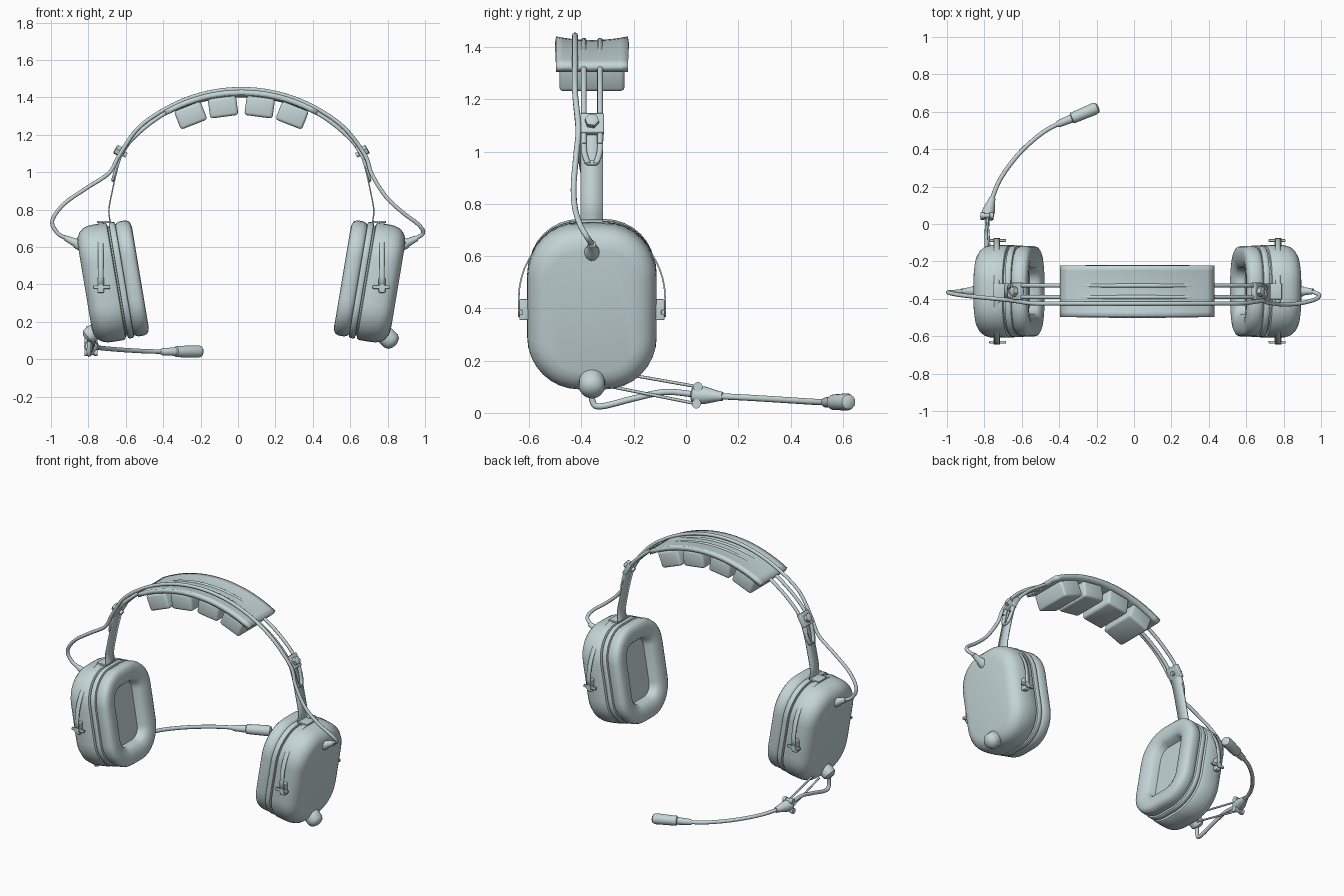
import bpy, bmesh, math
from mathutils import Matrix, Vector

if "Cube" in bpy.data.objects:
    bpy.data.objects.remove(bpy.data.objects["Cube"], do_unlink=True)

CX, CY = 0.018, -0.36          # symmetry plane of the headset
ARC_Z, ARC_R = 0.615, 0.81     # headband circle

grey = bpy.data.materials.new("pale_blue_grey")
grey.use_nodes = True
grey.diffuse_color = (0.55, 0.66, 0.67, 1)
grey.node_tree.nodes["Principled BSDF"].inputs["Base Color"].default_value = (0.55, 0.66, 0.67, 1)


def finish(name, bm, angle=35):
    bmesh.ops.recalc_face_normals(bm, faces=bm.faces)
    mesh = bpy.data.meshes.new(name)
    bm.to_mesh(mesh)
    bm.free()
    mesh.materials.append(grey)
    ob = bpy.data.objects.new(name, mesh)
    bpy.context.collection.objects.link(ob)
    bpy.ops.object.select_all(action="DESELECT")
    ob.select_set(True)
    bpy.context.view_layer.objects.active = ob
    bpy.ops.object.shade_smooth_by_angle(angle=math.radians(angle))
    return ob


def loft(name, rings, angle=35):
    """Skin closed rings of points and cap both ends."""
    bm = bmesh.new()
    loops = [[bm.verts.new(p) for p in ring] for ring in rings]
    n = len(loops[0])
    for a, b in zip(loops, loops[1:]):
        for i in range(n):
            j = (i + 1) % n
            bm.faces.new((a[i], a[j], b[j], b[i]))
    bm.faces.new(loops[0])
    bm.faces.new(loops[-1])
    return finish(name, bm, angle)


def smooth(points, steps=6):
    """Catmull-Rom curve through the points."""
    p = [Vector(q) for q in points]
    p = [2 * p[0] - p[1]] + p + [2 * p[-1] - p[-2]]
    out = []
    for a, b, c, d in zip(p, p[1:], p[2:], p[3:]):
        for k in range(steps):
            t = k / steps
            out.append(0.5 * (2 * b + (c - a) * t + (2 * a - 5 * b + 4 * c - d) * t * t
                              + (3 * b - a - 3 * c + d) * t ** 3))
    return out + [p[-2]]


def circle(centre, u, v, r, segs):
    return [centre + r * (u * math.cos(math.tau * k / segs) + v * math.sin(math.tau * k / segs))
            for k in range(segs)]


def tube(name, path, r, segs=10):
    rings, u = [], None
    for i, p in enumerate(path):
        t = (path[min(i + 1, len(path) - 1)] - path[max(i - 1, 0)]).normalized()
        u = t.orthogonal() if u is None else u - t * u.dot(t)
        u.normalize()
        rings.append(circle(p, u, t.cross(u), r, segs))
    return loft(name, rings, 50)


def lathe(name, a, b, profile, segs=20):
    """Turned part from a to b, profile = (fraction along, radius)."""
    a, b = Vector(a), Vector(b)
    t = (b - a).normalized()
    u = t.orthogonal().normalized()
    return loft(name, [circle(a.lerp(b, f), u, t.cross(u), r, segs) for f, r in profile])


def ribbon(name, path, width, thick):
    """Flat strip along a path, spread along the width vector."""
    bm = bmesh.new()
    w = Vector(width)
    rows = [(bm.verts.new(p - w), bm.verts.new(p + w)) for p in path]
    for a, b in zip(rows, rows[1:]):
        bm.faces.new((a[0], a[1], b[1], b[0]))
    ob = finish(name, bm)
    ob.modifiers.new("thickness", "SOLIDIFY").thickness = thick
    ob.modifiers["thickness"].offset = 0
    return ob


def box(name, loc, size, rot=0.0, bevel=0.005):
    bm = bmesh.new()
    m = Matrix.Translation(loc) @ Matrix.Rotation(rot, 4, "Y") @ Matrix.Diagonal((*size, 1))
    bmesh.ops.create_cube(bm, size=1, matrix=m)
    bmesh.ops.bevel(bm, geom=bm.edges[:], offset=bevel, segments=3, profile=0.5, affect="EDGES")
    return finish(name, bm)


def arc(deg, y, r=ARC_R):
    a = math.radians(deg)
    return Vector((CX + r * math.sin(a), y, ARC_Z + r * math.cos(a)))


def rounded_rect(hw, hh, r, n=8):
    pts = []
    for q, (sy, sz) in enumerate(((1, 1), (-1, 1), (-1, -1), (1, -1))):
        for k in range(n + 1):
            a = math.pi / 2 * (q + k / n)
            pts.append((sy * (hw - r) + r * math.cos(a), sz * (hh - r) + r * math.sin(a)))
    return pts


# Ear cup sections: (depth from the outer face, inset from the widest outline)
SHELL = [(0, .085), (.006, .055), (.02, .03), (.042, .011), (.07, .002), (.10, 0),
         (.16, 0), (.17, .006), (.174, .022), (.2, .022)]
RIM = [(.18, .03), (.183, .008), (.19, .003), (.208, .003), (.215, .008), (.218, .03)]
PAD = [(.21, .03), (.222, .014), (.24, .006), (.27, .006), (.288, .012), (.298, .027), (.302, .05),
       (.30, .08), (.29, .108), (.275, .123), (.235, .132)]

for s, side in ((-1, "right"), (1, "left")):
    def P(dx, y, z):
        return Vector((CX + s * dx, y, z))

    # Tilted ear cup: outer shell, rim and cushion with a recessed opening
    origin = P(.838, CY, .39)
    inward, up = Vector((-s * .986, 0, .165)), Vector((s * .165, 0, .986))
    for part, sections in (("shell", SHELL), ("rim", RIM), ("cushion", PAD)):
        loft(f"{side}_ear_{part}", [[origin + inward * d + Vector((0, y, 0)) + up * z
             for y, z in rounded_rect(.248 - i, .318 - i, .2 - i)] for d, i in sections], 40)

    # Stirrup strap around the cup with pivot lugs
    hoop = [P(.752, CY + .28 * math.cos(math.pi * k / 24), .44 + .292 * math.sin(math.pi * k / 24))
            for k in range(25)]
    ends = [P(.752, CY + e * .28, .38) for e in (1, -1)]
    ribbon(f"{side}_stirrup", [ends[0]] + hoop + [ends[1]], (.014, 0, 0), .006)
    for e, end in (("back", 1), ("front", -1)):
        box(f"{side}_{e}_pivot_lug", P(.752, CY + end * .26, .395), (.035, .035, .08))
        lathe(f"{side}_{e}_pivot_screw", P(.752, CY + end * .25, .385), P(.752, CY + end * .284, .385),
              [(0, .018), (1, .018)], 12)
        box(f"{side}_{e}_pivot_pin", P(.747, CY + end * .272, .385), (.09, .014, .018), 0, .003)
    box(f"{side}_stirrup_bracket", P(.735, CY, .734), (.075, .085, .012), 0, .003)

    # Sliding plate up to the headband
    plate = smooth([P(.702, CY, .735), P(.708, CY, .8), P(.69, CY, .9), P(.665, CY, 1.01), P(.632, CY, 1.12)])
    ribbon(f"{side}_slider_plate", plate, (0, .043, 0), .007)

    # Adjuster clamp, hex knob and fork
    tilt = -s * math.radians(30)
    out = Vector((s * math.cos(tilt), 0, -s * math.sin(tilt) * 1.0))
    clamp = P(.64, CY, 1.105)
    box(f"{side}_clamp", clamp, (.028, .092, .085), tilt)
    lathe(f"{side}_clamp_knob", clamp, clamp + out * .04, [(0, .027), (.9, .027), (1, .02)], 6)
    lathe(f"{side}_clamp_screw", clamp - out * .03, clamp, [(0, .014), (1, .014)], 12)
    for e in (-1, 1):
        ribbon(f"{side}_clamp_fork", smooth([P(.65, CY + e * .033, 1.08), P(.676, CY + e * .03, 1.0),
               P(.688, CY + e * .016, .955)]), (0, .011, 0), .016)
    box(f"{side}_fork_tip", P(.685, CY, .958), (.016, .045, .02), tilt / 2)

    # Cable strain relief on the outer face
    lathe(f"{side}_cable_boss", P(.85, CY, .605), P(.94, CY, .648),
          [(0, .03), (.35, .028), (.45, .022), (1, .015)])

# Twin headband rods
for name, y in (("front_band_rod", CY - .031), ("back_band_rod", CY + .031)):
    lower = [Vector((CX + .672, y, 1.03)), Vector((CX + .652, y, 1.085))]
    left_to_right = lower + [arc(d, y) for d in range(48, -49, -4)]
    left_to_right += [Vector((2 * CX - p.x, y, p.z)) for p in reversed(lower)]
    tube(name, smooth(left_to_right, 2), .011)

# Headband cover, dished slightly along its middle
bm = bmesh.new()
grid = [[bm.verts.new(arc(-30 + 3 * i, CY + .137 * v,
         .826 - .014 * (1 - v * v) * math.cos(math.radians(3 * (-30 + 3 * i)))))
         for v in [k / 5 - 1 for k in range(11)]] for i in range(21)]
for a, b in zip(grid, grid[1:]):
    for k in range(10):
        bm.faces.new((a[k], a[k + 1], b[k + 1], b[k]))
cover = finish("headband_cover", bm)
mod = cover.modifiers.new("thickness", "SOLIDIFY")
mod.thickness = .028
mod.offset = -1 if cover.data.polygons[0].normal.z > 0 else 1

# Four cushion blocks beneath the cover
for i, deg in enumerate((-21.5, -7.6, 7.6, 21.5)):
    box(f"head_cushion_{i + 1}", arc(deg, CY, .74), (.152, .25, .105), math.radians(deg), .016)

# Cable joining both cups over the headband
right_end = [(-.915, CY, .645), (-.965, -.363, .675), (-.993, -.367, .74), (-.93, -.38, .83),
             (-.81, -.393, .915), (-.69, -.405, .995), (-.635, -.412, 1.09)]
left_end = [(.68, -.412, 1.09), (.715, -.42, .99), (.79, -.43, .87), (.88, -.425, .785),
            (.965, -.405, .72), (.99, -.38, .675), (.95, CY, .645)]
over = [arc(d, -.425, .83) for d in range(-42, 43, 12)]
tube("headband_cable", smooth(right_end + over + left_end), .011)

# Lower knob on the left cup
lathe("left_lower_knob", (.765, CY, .15), (.842, CY, .075),
      [(0, .035), (.3, .05), (.7, .05), (.88, .04), (.97, .022), (1, .008)])

# Microphone mount on the right cup
lathe("mic_mount", (-.755, CY, .16), (-.815, CY, .11),
      [(0, .035), (.4, .045), (.8, .042), (1, .022)])
for name, a, b in (("upper", (-.765, -.24, .15), (-.785, .045, .1)),
                   ("lower", (-.76, -.31, .105), (-.785, .04, .035))):
    tube(f"{name}_mic_stay", [Vector(a), Vector(b)], .006, 8)
    p = Vector(b)
    lathe(f"{name}_stay_screw", p - Vector((.035, 0, 0)), p + Vector((.035, 0, 0)),
          [(0, .018), (.3, .018), (.31, .012), (.69, .012), (.7, .018), (1, .018)], 12)
tube("mic_lead", smooth([(-.795, CY, .12), (-.797, -.358, .045), (-.795, -.325, .025), (-.79, -.2, .055),
                         (-.787, -.08, .08), (-.785, .04, .07)]), .012)

# Boom socket, boom and microphone
lathe("boom_socket", (-.79, .025, .07), (-.757, .14, .063),
      [(0, .028), (.06, .036), (.4, .034), (.85, .02), (1, .017)])
tube("mic_boom", smooth([(-.765, .12, .064), (-.715, .24, .058), (-.62, .37, .05),
                         (-.5, .48, .043), (-.39, .545, .04)]), .012)
lathe("microphone", (-.415, .53, .04), (-.19, .625, .042),
      [(0, .013), (.05, .019), (.36, .023), (.38, .03), (.9, .033), (.97, .028), (1, .016)])
